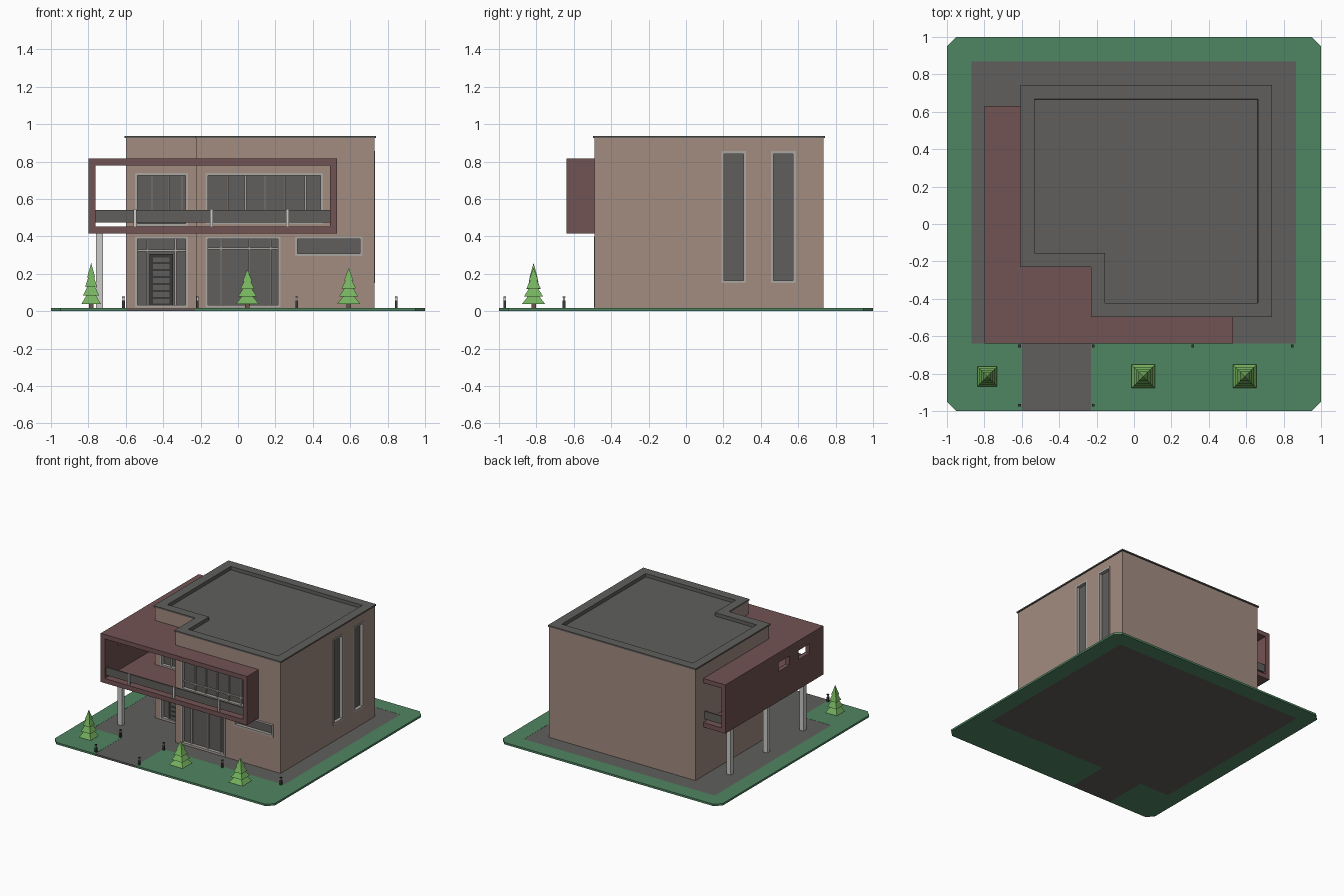
import bpy, bmesh, math
from mathutils import Vector, Matrix

if "Cube" in bpy.data.objects:
    bpy.data.objects.remove(bpy.data.objects["Cube"])


def material(name, r, g, b):
    m = bpy.data.materials.new(name)
    lin = [c / 12.92 if c <= 0.04045 else ((c + 0.055) / 1.055) ** 2.4 for c in (r, g, b)]
    m.diffuse_color = (*lin, 1)
    m.use_nodes = True
    m.node_tree.nodes["Principled BSDF"].inputs["Base Color"].default_value = m.diffuse_color
    return m


WALL = material("tan_wall", 0.635, 0.55, 0.505)
RED = material("dark_red_cladding", 0.45, 0.325, 0.325)
GREY = material("grey_paving", 0.375, 0.37, 0.36)
LIGHT = material("light_metal", 0.80, 0.80, 0.79)
FRAME = material("window_frame", 0.67, 0.65, 0.63)
LAWN = material("lawn_green", 0.31, 0.52, 0.385)
LEAF = material("leaf_green", 0.46, 0.70, 0.37)
TRUNK = material("trunk_brown", 0.42, 0.33, 0.27)
DARK = material("dark_metal", 0.22, 0.22, 0.22)


def finish(name, bm, mat):
    bm.normal_update()
    bmesh.ops.recalc_face_normals(bm, faces=bm.faces)
    me = bpy.data.meshes.new(name)
    bm.to_mesh(me)
    bm.free()
    me.materials.append(mat)
    ob = bpy.data.objects.new(name, me)
    bpy.context.collection.objects.link(ob)
    return ob


def add_box(bm, lo, hi):
    vs = bmesh.ops.create_cube(bm, size=1)["verts"]
    for v in vs:
        v.co = Vector([(a + b) / 2 + c * abs(b - a) for a, b, c in zip(lo, hi, v.co)])


def boxes(name, spans, mat):
    bm = bmesh.new()
    for lo, hi in spans:
        add_box(bm, lo, hi)
    return finish(name, bm, mat)


def prism_mesh(pts, z0, z1):
    # Outline runs counter-clockwise
    bm = bmesh.new()
    lo = [bm.verts.new((x, y, z0)) for x, y in pts]
    hi = [bm.verts.new((x, y, z1)) for x, y in pts]
    bm.faces.new(lo[::-1])
    bm.faces.new(hi)
    for i in range(len(pts)):
        bm.faces.new((lo[i - 1], lo[i], hi[i], hi[i - 1]))
    bm.normal_update()
    return bm


def prism(name, pts, z0, z1, mat):
    return finish(name, prism_mesh(pts, z0, z1), mat)


def cut(ob, cutter):
    mod = ob.modifiers.new("cut", "BOOLEAN")
    mod.operation, mod.solver, mod.object = "DIFFERENCE", "EXACT", cutter
    bpy.context.view_layer.update()
    dg = bpy.context.evaluated_depsgraph_get()
    me = bpy.data.meshes.new_from_object(ob.evaluated_get(dg))
    ob.modifiers.clear()
    ob.data = me
    bpy.data.objects.remove(cutter)


def ell(x0, x1, y0, y1, nx, ny):
    return [(nx, y0), (x1, y0), (x1, y1), (x0, y1), (x0, ny), (nx, ny)]


# Ground: lawn wrapped around the paving and entrance path
lawn = [(-.23, -1), (.95, -1), (1, -.95), (1, .95), (.95, 1), (-.95, 1), (-1, .95),
        (-1, -.95), (-.95, -1), (-.6, -1), (-.6, -.64), (-.87, -.64), (-.87, .87),
        (.865, .87), (.865, -.64), (-.23, -.64)]
prism("lawn", lawn, 0, .016, LAWN)
prism("paving", [(-.23, -1), (-.23, -.64), (.865, -.64), (.865, .87), (-.87, .87),
                 (-.87, -.64), (-.6, -.64), (-.6, -1)], 0, .015, GREY)

# House walls with a shallow well for the roof deck
walls = prism("house_walls", ell(-.6, .73, -.49, .735, -.225, -.222), .012, .926, WALL)
cut(walls, prism("roof_well", ell(-.54, .665, -.425, .675, -.16, -.16), .895, 1, WALL))

# Roof rim and recessed deck
bm = prism_mesh(ell(-.607, .737, -.497, .742, -.23, -.23), .925, .937)
top = [f for f in bm.faces if f.normal.z > .9]
bottom = [f for f in bm.faces if f.normal.z < -.9]
bmesh.ops.inset_region(bm, faces=top, thickness=.075, use_even_offset=True)
bmesh.ops.inset_region(bm, faces=top, thickness=.0005, depth=-.028, use_even_offset=True)
bmesh.ops.delete(bm, geom=bottom, context="FACES_ONLY")
me = bpy.data.meshes.new("roof")
bm.to_mesh(me)
bm.free()
me.materials.append(GREY)
bpy.context.collection.objects.link(bpy.data.objects.new("roof", me))


# Recessed windows: side "front" lies in y = plane, side "right" in x = plane
def window(name, side, plane, u0, u1, z0, z1, mullions=(), transoms=(), t=.014):
    def span(a, b, c, d, d0, d1):
        if side == "front":
            return (a, plane + d0, c), (b, plane + d1, d)
        return (plane - d1, a, c), (plane - d0, b, d)
    cut(walls, boxes("opening", [span(u0, u1, z0, z1, -.02, .03)], WALL))
    boxes(name + "_glass", [span(u0, u1, z0, z1, .024, .031)], GREY)
    bars = [span(u0, u0 + t, z0, z1, -.003, .026), span(u1 - t, u1, z0, z1, -.003, .026),
            span(u0, u1, z0, z0 + t, -.003, .026), span(u0, u1, z1 - t, z1, -.003, .026)]
    bars += [span(m - .005, m + .005, z0, z1, .012, .026) for m in mullions]
    bars += [span(u0, u1, m - .005, m + .005, .012, .026) for m in transoms]
    boxes(name + "_frame", bars, FRAME)


window("entrance_window", "front", -.222, -.55, -.268, .02, .4, (-.485, -.335), (.325,))
window("living_window", "front", -.49, -.175, .228, .02, .4, (-.09, .06, .175), (.335,))
window("kitchen_window", "front", -.49, .305, .665, .295, .4)
window("upper_left_window", "front", -.222, -.55, -.268, .455, .74, (-.46, -.37, -.3))
window("upper_right_window", "front", -.49, -.175, .455, .465, .74,
       (-.055, .04, .145, .25, .36), (.53,))
for i, y in enumerate((.19, .455)):
    window("tall_window_%d" % i, "right", .73, y, y + .132, .15, .855)

# Front door with horizontal slats
boxes("front_door", [((-.472, -.212, .02), (-.348, -.19, .305))], DARK)
boxes("door_slats", [((-.455, -.217, .04 + i * .037), (-.365, -.21, .066 + i * .037))
                     for i in range(7)], GREY)

# Wrap-around balcony: floor, canopy, end wall and slotted side wall
slab = [(-.8, -.64), (.53, -.64), (.53, -.482), (-.217, -.482), (-.217, -.214),
        (-.592, -.214), (-.592, .632), (-.8, .632)]
prism("balcony_floor", slab, .415, .453, RED)
prism("balcony_canopy", slab, .778, .815, RED)
boxes("balcony_end_wall", [((.492, -.64, .45), (.53, -.485, .78))], RED)
side_wall = boxes("balcony_side_wall", [((-.8, -.64, .45), (-.763, .632, .78))], RED)
cut(side_wall, boxes("slots", [((-.9, y, .66), (-.7, y + .14, .735)) for y in (-.2, -.46)], RED))

# Balcony railings and posts
boxes("balcony_railing", [((-.765, -.625, .475), (.494, -.613, .54)),
                          ((-.765, .605, .475), (-.598, .617, .54))], GREY)
boxes("railing_posts", [((x - .008, -.634, .45), (x + .008, -.624, .547))
                        for x in (-.55, -.142, .265)], LIGHT)

# Columns under the balcony
boxes("balcony_columns", [((-.759, y - .019, .012), (-.721, y + .019, .417))
                          for y in (-.46, .01, .485)], LIGHT)


# Trees made of stacked square pyramids
def tree(i, x, r, top):
    y, base, tiers = -.815, .037, 4
    boxes("tree_trunk_%d" % i, [((x - .012, y - .012, .01), (x + .012, y + .012, .045))], TRUNK)
    bm = bmesh.new()
    step = (top - base) / (tiers + .6)
    for k in range(tiers):
        rad = r * (1 - .2 * k)
        z0 = base + step * k
        z1 = top if k == tiers - 1 else z0 + step * 1.9
        place = Matrix.Translation((x, y, (z0 + z1) / 2)) @ Matrix.Rotation(math.pi / 4, 4, "Z")
        bmesh.ops.create_cone(bm, cap_ends=True, segments=4, radius1=rad * math.sqrt(2),
                              radius2=0, depth=z1 - z0, matrix=place)
    finish("tree_foliage_%d" % i, bm, LEAF)


tree(0, -.785, .053, .258)
tree(1, .05, .063, .225)
tree(2, .592, .063, .232)

# Garden lights along the path and paving edge
spots = [(-.612, -.97), (-.612, -.652), (-.217, -.97), (-.217, -.652), (.315, -.652), (.847, -.652)]
boxes("garden_light_posts", [((x - .007, y - .007, z0), (x + .007, y + .007, z1))
                             for x, y in spots for z0, z1 in ((.012, .056), (.072, .078))], DARK)
boxes("garden_light_lamps", [((x - .006, y - .006, .056), (x + .006, y + .006, .072))
                             for x, y in spots], LIGHT)
